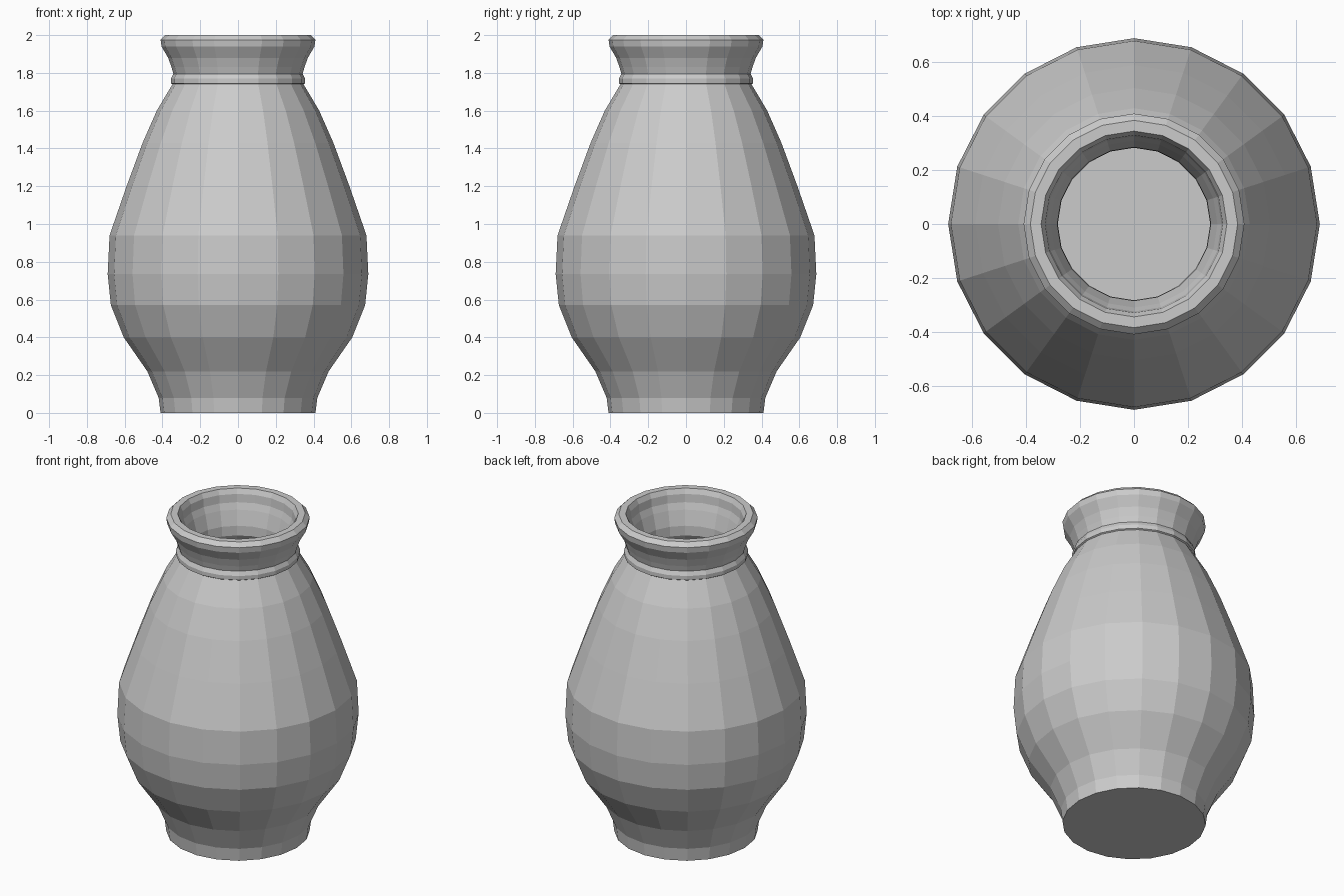
import bpy, bmesh
from math import sin, cos, pi

if "Cube" in bpy.data.objects:
    bpy.data.objects.remove(bpy.data.objects["Cube"])

SIDES = 20

# closed vase profile (radius, height): outside going up, then inside going down
outer = [(0.41, 0), (0.42, 0.08), (0.48, 0.22), (0.605, 0.40), (0.673, 0.57),
         (0.69, 0.735), (0.68, 0.94), (0.59, 1.20), (0.505, 1.43), (0.43, 1.60),
         (0.347, 1.74)]
collar = [(0.355, 1.745), (0.355, 1.77), (0.342, 1.795)]
rim = [(0.352, 1.83), (0.37, 1.88), (0.405, 1.94), (0.41, 1.975), (0.385, 2.0),
       (0.345, 2.0), (0.33, 1.97)]
inner = [(0.325, 1.92), (0.31, 1.88), (0.285, 1.79), (0.283, 1.73), (0.37, 1.58),
         (0.445, 1.41), (0.53, 1.18), (0.62, 0.93), (0.63, 0.74), (0.615, 0.59),
         (0.55, 0.43), (0.43, 0.25), (0.37, 0.10), (0.36, 0.06)]


def lathe(name, profile, sides):
    bm = bmesh.new()
    rings = [[bm.verts.new((r * cos(2 * pi * i / sides), r * sin(2 * pi * i / sides), z))
              for i in range(sides)] for r, z in profile]
    for a, b in zip(rings, rings[1:]):
        for i in range(sides):
            j = (i + 1) % sides
            bm.faces.new((a[i], a[j], b[j], b[i]))
    # underside and inside floor
    bm.faces.new(rings[0][::-1])
    bm.faces.new(rings[-1])
    bmesh.ops.recalc_face_normals(bm, faces=bm.faces)
    mesh = bpy.data.meshes.new(name)
    bm.to_mesh(mesh)
    bm.free()
    obj = bpy.data.objects.new(name, mesh)
    bpy.context.collection.objects.link(obj)
    return obj


lathe("vase", outer + collar + rim + inner, SIDES)
